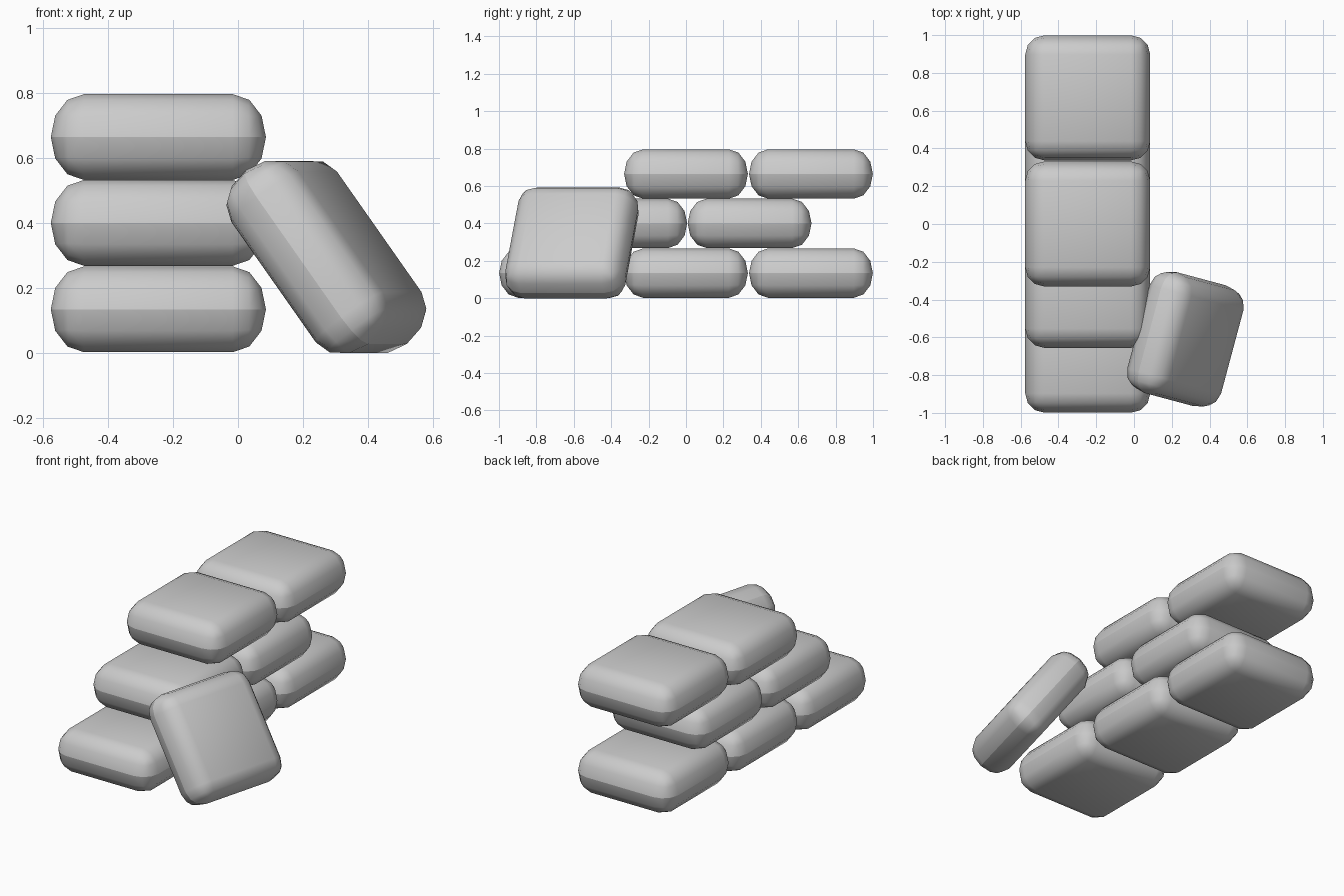
import bpy, bmesh
from math import radians
from mathutils import Matrix

cube = bpy.data.objects.get("Cube")
if cube:
    bpy.data.objects.remove(cube, do_unlink=True)

WIDTH, HEIGHT, ROUND = 0.662, 0.264, 0.102

# Plain grey cloth
cloth = bpy.data.materials.new("grey_cloth")
cloth.use_nodes = True
grey = (0.6, 0.6, 0.6, 1)
cloth.diffuse_color = grey
cloth.node_tree.nodes["Principled BSDF"].inputs["Base Color"].default_value = grey


def pillow_mesh():
    """Rounded slab whose bevels meet in a seam at mid height."""
    bm = bmesh.new()
    bmesh.ops.create_cube(bm, size=1)
    bmesh.ops.scale(bm, vec=(WIDTH, WIDTH, 2 * ROUND), verts=bm.verts)
    bmesh.ops.bevel(bm, geom=bm.edges[:], offset=ROUND * 0.9999, segments=3,
                    profile=0.5, affect='EDGES')
    bmesh.ops.remove_doubles(bm, verts=bm.verts, dist=0.001)
    # Plump the slab to its full height
    bmesh.ops.scale(bm, vec=(1, 1, HEIGHT / (2 * ROUND)), verts=bm.verts)
    bmesh.ops.recalc_face_normals(bm, faces=bm.faces)
    for face in bm.faces:
        face.smooth = True
    # Crisp seam around the middle
    for edge in bm.edges:
        if all(abs(v.co.z) < 0.002 for v in edge.verts):
            edge.smooth = False
    mesh = bpy.data.meshes.new("sandbag")
    bm.to_mesh(mesh)
    bm.free()
    mesh.materials.append(cloth)
    return mesh


bag = pillow_mesh()


def add_bag(name, location, rotation=(0, 0, 0)):
    obj = bpy.data.objects.new(name, bag)
    obj.location = location
    obj.rotation_euler = [radians(a) for a in rotation]
    bpy.context.collection.objects.link(obj)


# Stacked wall, each row listed from front to back
rows = {
    "bottom": (0.134, (-0.668, 0, 0.668)),
    "middle": (0.40, (-0.325, 0.34)),
    "top": (0.664, (0, 0.668)),
}
for row, (z, places) in rows.items():
    for i, y in enumerate(places, 1):
        add_bag(f"{row}_sandbag_{i}", (-0.245, y, z))

# Loose bag leaning on the wall
add_bag("leaning_sandbag", (0.272, -0.61, 0.295), (0, 54, -15))
